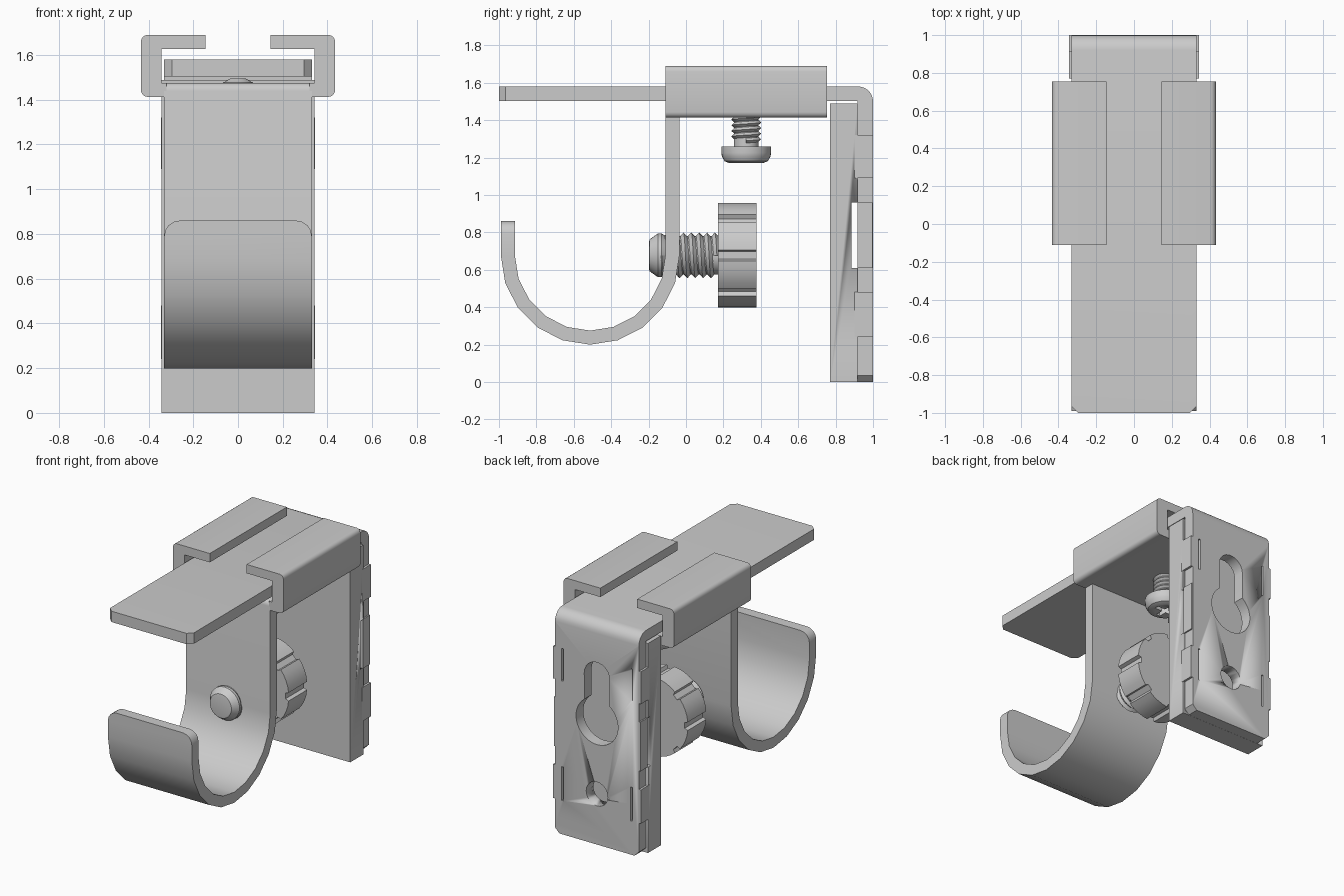
import bpy, bmesh
from math import pi, cos, sin, radians
from mathutils import Vector, Matrix

if "Cube" in bpy.data.objects:
    bpy.data.objects.remove(bpy.data.objects["Cube"])


def finish(name, bm, smooth=True):
    bmesh.ops.recalc_face_normals(bm, faces=bm.faces[:])
    me = bpy.data.meshes.new(name)
    bm.to_mesh(me)
    bm.free()
    ob = bpy.data.objects.new(name, me)
    bpy.context.collection.objects.link(ob)
    if smooth:
        activate(ob)
        bpy.ops.object.shade_smooth_by_angle(angle=radians(30))
    return ob


def activate(ob):
    bpy.ops.object.select_all(action='DESELECT')
    ob.select_set(True)
    bpy.context.view_layer.objects.active = ob


def prism(name, pts, axis, lo, hi, corner=None, size=0.0, segs=1):
    """Extrude a 2D outline along an axis; round the edges picked by corner(a, b)."""
    def place(p, h):
        return {'x': (h, p[0], p[1]), 'y': (p[0], h, p[1]), 'z': (p[0], p[1], h)}[axis]
    bm = bmesh.new()
    a = [bm.verts.new(place(p, lo)) for p in pts]
    b = [bm.verts.new(place(p, hi)) for p in pts]
    bm.faces.new(a)
    bm.faces.new(b[::-1])
    n = len(pts)
    for i in range(n):
        j = (i + 1) % n
        bm.faces.new((a[i], b[i], b[j], a[j]))
    if corner:
        edges = [e for e in bm.edges if corner(e.verts[0].co, e.verts[1].co)]
        bmesh.ops.bevel(bm, geom=edges, offset=size, segments=segs, profile=0.5, affect='EDGES')
    return finish(name, bm)


def box(name, x0, x1, y0, y1, z0, z1):
    return prism(name, [(x0, y0), (x1, y0), (x1, y1), (x0, y1)], 'z', z0, z1)


def arc(cx, cy, r, a0, a1, n):
    return [(cx + r * cos(radians(a0 + (a1 - a0) * i / n)),
             cy + r * sin(radians(a0 + (a1 - a0) * i / n))) for i in range(n + 1)]


def cut(ob, *cutters):
    for c in cutters:
        c.hide_render = True
        m = ob.modifiers.new('cut', 'BOOLEAN')
        m.operation, m.solver, m.object = 'DIFFERENCE', 'EXACT', c
        activate(ob)
        bpy.ops.object.modifier_apply(modifier=m.name)
        bpy.data.objects.remove(c)


def lathe(name, prof, matrix, n=32):
    """Revolve (radius, height) points; both ends are capped."""
    bm = bmesh.new()
    rings = [[bm.verts.new((r * cos(2 * pi * i / n), r * sin(2 * pi * i / n), h))
              for i in range(n)] for r, h in prof]
    for p, q in zip(rings, rings[1:]):
        for i in range(n):
            bm.faces.new((p[i], p[(i + 1) % n], q[(i + 1) % n], q[i]))
    bm.faces.new(rings[0])
    bm.faces.new(rings[-1])
    bm.transform(matrix)
    return finish(name, bm)


def thread(name, root, crest, h0, pitch, turns, matrix, n=24):
    """Helical V thread made from a root/crest zigzag that climbs with the angle."""
    bm = bmesh.new()
    rows = []
    for k in range(2 * turns + 1):
        r = crest if k % 2 else root
        rows.append([bm.verts.new((r * cos(2 * pi * i / n), r * sin(2 * pi * i / n),
                                   h0 + pitch * (k / 2 + i / n))) for i in range(n + 1)])
    for p, q in zip(rows, rows[1:]):
        for i in range(n):
            bm.faces.new((p[i], p[i + 1], q[i + 1], q[i]))
    bmesh.ops.remove_doubles(bm, verts=bm.verts[:], dist=1e-5)
    bm.transform(matrix)
    return finish(name, bm)


# Angled arm: long flat top bending down into the wall plate
arm_pts = [(-1, 1.503), (0.918, 1.503), (0.918, 0), (1, 0)] + arc(0.92, 1.5, 0.08, 0, 90, 6) + [(-1, 1.58)]
arm = prism('arm_and_wall_plate', arm_pts, 'x', -0.33, 0.33,
            lambda a, b: abs(a.x - b.x) < 1e-4 and
            (max(a.y, b.y) < -0.99 or max(a.z, b.z) < 0.01), 0.035)

# Keyhole, screw hole and slits in the wall plate
keyhole = [(-0.1, 1.2)] + arc(0, 0.875, 0.165, 127, 413, 24) + arc(0, 1.195, 0.1, 0, 165, 10)
cut(arm, prism('keyhole_cutter', keyhole, 'y', 0.85, 1.1),
    prism('hole_cutter', arc(0, 0.36, 0.085, 0, 345, 23), 'y', 0.85, 1.1))
TABS = [(1.09, 1.32), (0.24, 0.48)]
for s in (-1, 1):
    for z0, z1 in TABS:
        x = s * 0.272
        cut(arm, box('slit_cutter', x - 0.008, x + 0.008, 0.9, 1.1, z0, z1))

# Hollow cover in front of the wall plate, with side windows
cover = box('wall_cover', -0.343, 0.343, 0.77, 0.917, 0, 1.489)
cut(cover, box('cavity_cutter', -0.31, 0.31, 0.81, 0.95, 0.04, 1.45),
    box('window_cutter', -0.5, 0.5, 0.885, 0.95, 0.61, 0.96))

# Side tabs that grip the wall plate
for s, side in ((-1, 'left'), (1, 'right')):
    xs = sorted((s * 0.325, s * 0.345))
    for i, (z0, z1) in enumerate(TABS):
        box(f'cover_tab_{side}_{i + 1}', *xs, 0.9, 1.0, z0, z1)
    box(f'plate_tab_{side}', *sorted((s * 0.325, s * 0.34)), 0.917, 0.998, 0.61, 0.96)

# J hook with its top bent back as the slider floor
cy, cz = -0.5125, 0.677
hook_pts = ([(0.755, 1.413), (-0.035, 1.413)] + arc(cy, cz, 0.4775, 0, -180, 10)
            + [(-0.99, 0.86), (-0.915, 0.86)] + arc(cy, cz, 0.4025, -180, 0, 10)
            + arc(-0.074, 1.44, 0.036, 180, 90, 4) + [(0.755, 1.476)])
prism('hook', hook_pts, 'x', -0.33, 0.33,
      lambda a, b: abs(a.x - b.x) < 1e-4 and min(a.z, b.z) > 0.85 and max(a.y, b.y) < -0.9,
      0.07, 4)

# Slider rails folded over the arm
for s, side in ((-1, 'left'), (1, 'right')):
    pts = ([(0.32, 1.413)] + arc(0.404, 1.443, 0.03, -90, 0, 4) + arc(0.404, 1.66, 0.03, 0, 90, 4)
           + [(0.145, 1.69), (0.145, 1.627), (0.343, 1.627), (0.343, 1.476), (0.32, 1.476)])
    prism(f'slider_rail_{side}', [(s * x, z) for x, z in pts], 'y', -0.11, 0.755)

# Small locking screw under the slider
up = Matrix.Translation((0, 0.322, 0))
head = lathe('lock_screw', [(0.09, 1.17), (0.115, 1.18), (0.13, 1.205), (0.133, 1.225), (0.133, 1.258),
                            (0.066, 1.26), (0.066, 1.478), (0.06, 1.48), (0.035, 1.495)], up)
cut(head, box('cross_cutter_a', -0.075, 0.075, 0.307, 0.337, 1.1, 1.215),
    box('cross_cutter_b', -0.015, 0.015, 0.247, 0.397, 1.1, 1.215))
thread('lock_screw_thread', 0.064, 0.08, 1.275, 0.03, 5, up)

# Thumb screw through the hook: shaft, thread and grooved knob
back = Matrix.Translation((0, 0, 0.677)) @ Matrix.Rotation(-pi / 2, 4, 'X')
lathe('thumb_screw_shaft', [(0.075, -0.197), (0.085, -0.195), (0.117, -0.15), (0.117, -0.13),
                            (0.103, -0.11), (0.103, 0.18)], back)
thread('thumb_screw_thread', 0.1, 0.122, -0.15, 0.042, 7, back)
knob = []
for k in range(8):
    for da, r in ((-6, 0.28), (-4.5, 0.255), (4.5, 0.255), (6, 0.28), (14, 0.281), (22.5, 0.281), (31, 0.281)):
        a = radians(45 * k + da)
        knob.append((r * cos(a), 0.677 + r * sin(a)))
prism('thumb_screw_knob', knob, 'y', 0.17, 0.378)
